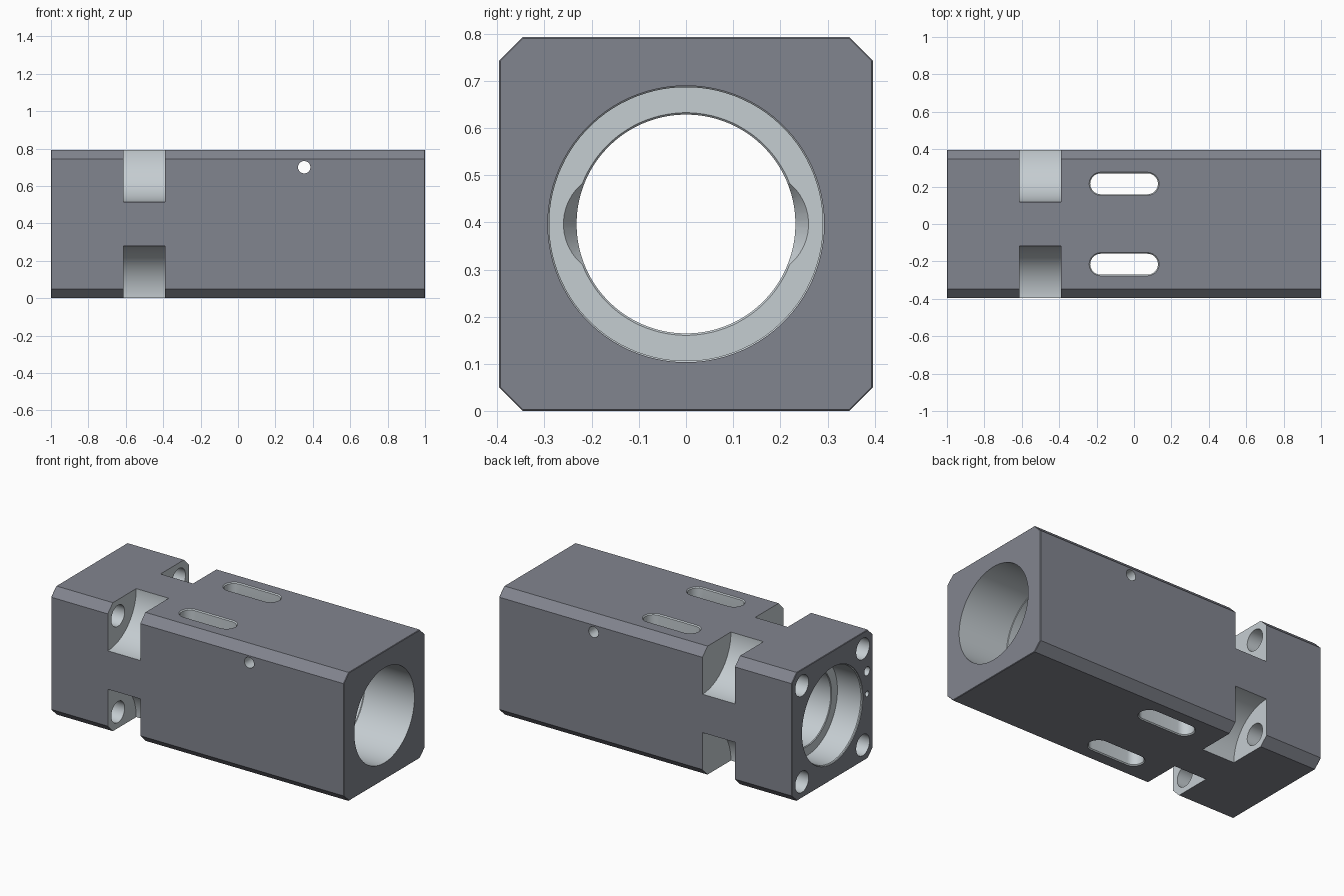
import bpy, bmesh, math

if "Cube" in bpy.data.objects:
    bpy.data.objects.remove(bpy.data.objects["Cube"])

H = 0.3965  # half width of the block
ZC = H      # height of the bore axis


def material(name, rgb):
    m = bpy.data.materials.new(name)
    m.diffuse_color = (*rgb, 1)
    m.use_nodes = True
    m.node_tree.nodes["Principled BSDF"].inputs["Base Color"].default_value = m.diffuse_color
    return m


OUTER = material("dark_coating", (0.222, 0.232, 0.272))
CUT = material("machined_grey", (0.56, 0.61, 0.64))


def loft(name, rings, mat_index=1):
    """Solid made from matching rings of points, capped at both ends."""
    bm = bmesh.new()
    vs = [[bm.verts.new(p) for p in r] for r in rings]
    n = len(vs[0])
    for a, b in zip(vs, vs[1:]):
        for i in range(n):
            bm.faces.new((a[i], a[(i + 1) % n], b[(i + 1) % n], b[i]))
    bm.faces.new(vs[0])
    bm.faces.new(vs[-1])
    bmesh.ops.recalc_face_normals(bm, faces=bm.faces)
    for f in bm.faces:
        f.material_index = mat_index
    me = bpy.data.meshes.new(name)
    me.materials.append(OUTER)
    me.materials.append(CUT)
    bm.to_mesh(me)
    bm.free()
    ob = bpy.data.objects.new(name, me)
    bpy.context.collection.objects.link(ob)
    return ob


def circle(r, cu=0, cv=0, n=48):
    return [(cu + r * math.cos(2 * math.pi * (i + 0.5) / n),
             cv + r * math.sin(2 * math.pi * (i + 0.5) / n)) for i in range(n)]


def turned(name, profile, cy=0, cz=ZC, n=48):
    """Round solid along x from (x, radius) pairs."""
    return loft(name, [[(x, y, z) for y, z in circle(r, cy, cz, n)] for x, r in profile])


def octagon(x, h, c):
    pts = [(h, h - c), (h - c, h), (c - h, h), (-h, h - c),
           (-h, c - h), (c - h, -h), (h - c, -h), (h, c - h)]
    return [(x, y, ZC + z) for y, z in pts]


def slot(x, y, half, r, z, n=16):
    pts = []
    for s, a0 in ((1, -math.pi / 2), (-1, math.pi / 2)):
        for i in range(n + 1):
            a = a0 + math.pi * i / n
            pts.append((x + s * half + r * math.cos(a), y + r * math.sin(a), z))
    return pts


# Square block with chamfered long edges and lightly broken ends
E = 0.003
body = loft("housing_block", [octagon(-1, H - E, 0.048), octagon(-1 + E, H, 0.05),
                              octagon(1 - E, H, 0.05), octagon(1, H - E, 0.048)], 0)
cutters = []

# Stepped main bore: left counterbore, narrow throat, long right bore
cutters.append(turned("main_bore_cutter", [
    (-1.05, 0.297), (-0.995, 0.297), (-0.99, 0.292), (-0.83, 0.292), (-0.83, 0.236),
    (-0.826, 0.232), (-0.324, 0.232), (-0.32, 0.236), (-0.32, 0.290), (0.66, 0.290),
    (0.663, 0.293), (1.05, 0.293)], n=96))

# Corner pockets and the bolt holes leading into them
for sy in (-1, 1):
    for sz in (-1, 1):
        cutters.append(turned("corner_pocket_cutter", [(-0.612, 0.278), (-0.39, 0.278)],
                              sy * H, ZC + sz * H, 96))
        cutters.append(turned("bolt_hole_cutter", [(-1.05, 0.065), (-0.55, 0.065)],
                              sy * 0.297, ZC + sz * 0.297))

# Long slots through top and bottom, and relief notches in the bore shoulder
for sy in (-1, 1):
    cutters.append(loft("long_slot_cutter", [
        slot(-0.053, sy * 0.215, 0.125, r, z) for r, z in
        ((0.062, -0.05), (0.062, 0.0), (0.056, 0.006),
         (0.056, 2 * H - 0.006), (0.062, 2 * H), (0.062, 0.85))]))
    cutters.append(turned("shoulder_notch_cutter", [(-0.30, 0.113), (-0.32, 0.112), (-0.40, 0.06)],
                          sy * 0.148))

# Cross hole from front to back
cutters.append(loft("cross_hole_cutter", [[(x, y, z) for x, z in circle(0.033, 0.354, 0.70)]
                                          for y in (-0.5, 0.5)]))

# Two small pin holes in the left end
for z, r in ((0.54, 0.027), (0.40, 0.017)):
    cutters.append(turned("pin_hole_cutter", [(-1.05, r), (-0.8, r)], -0.338, z, 32))

# Cut everything out of the block; cut faces keep the lighter material
bpy.context.view_layer.objects.active = body
for c in cutters:
    c.hide_render = True
    m = body.modifiers.new("cut", 'BOOLEAN')
    m.operation = 'DIFFERENCE'
    m.solver = 'EXACT'
    m.object = c
    bpy.ops.object.modifier_apply(modifier=m.name)
    bpy.data.objects.remove(c, do_unlink=True)

bpy.ops.object.select_all(action='DESELECT')
body.select_set(True)
bpy.ops.object.shade_smooth_by_angle(angle=math.radians(25))
